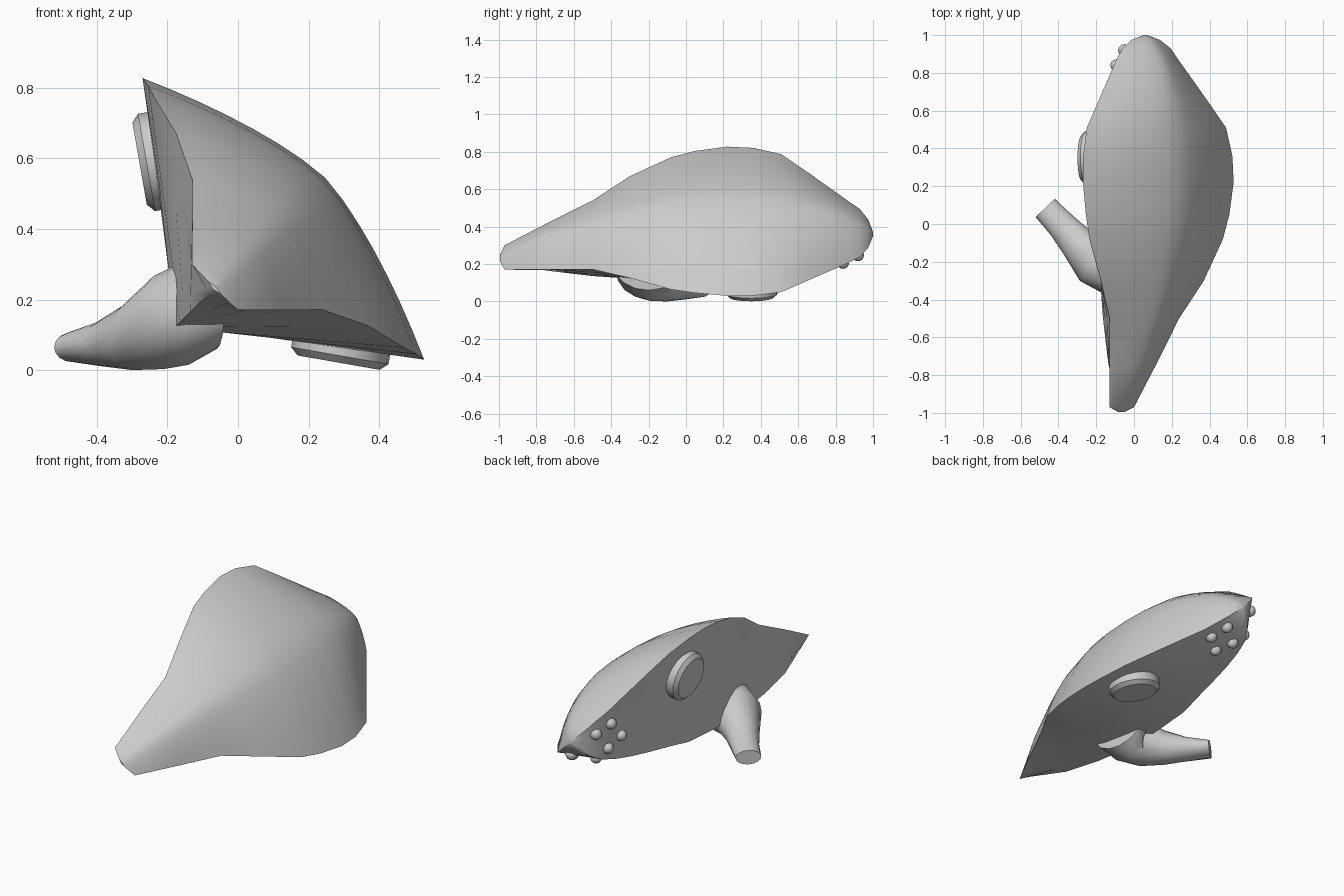
import bpy, bmesh, math
from mathutils import Vector

if "Cube" in bpy.data.objects:
    bpy.data.objects.remove(bpy.data.objects["Cube"])

R2 = math.sqrt(2)


def to_world(u, y, w):
    # body frame: u across, w outward from the keel; rolled 45 degrees about y
    return Vector(((u + w) / R2 - 0.15, y, (w - u) / R2 + 0.15))


def make(name, bm, angle=35):
    bmesh.ops.recalc_face_normals(bm, faces=bm.faces)
    me = bpy.data.meshes.new(name)
    bm.to_mesh(me)
    bm.free()
    ob = bpy.data.objects.new(name, me)
    bpy.context.collection.objects.link(ob)
    bpy.ops.object.select_all(action='DESELECT')
    ob.select_set(True)
    bpy.context.view_layer.objects.active = ob
    bpy.ops.object.shade_smooth_by_angle(angle=math.radians(angle))
    return ob


def loft(name, rings, angle=35):
    bm = bmesh.new()
    vr = [[bm.verts.new(p) for p in r] for r in rings]
    n = len(vr[0])
    for a, b in zip(vr, vr[1:]):
        for i in range(n):
            j = (i + 1) % n
            bm.faces.new((a[i], a[j], b[j], b[i]))
    bm.faces.new(vr[0])
    bm.faces.new(vr[-1])
    bmesh.ops.remove_doubles(bm, verts=bm.verts, dist=0.0005)
    return make(name, bm, angle)


# stations along the body: y, rim half width, rim height, crown height, keel height
STATIONS = [
    (-0.995, 0.025, 0.118, 0.122, 0.112),
    (-0.97, 0.092, 0.12, 0.15, 0.095),
    (-0.74, 0.176, 0.205, 0.29, 0.02),
    (-0.5, 0.26, 0.29, 0.405, -0.02),
    (-0.3, 0.385, 0.35, 0.48, -0.04),
    (-0.08, 0.50, 0.378, 0.535, -0.045),
    (0.05, 0.537, 0.389, 0.552, -0.04),
    (0.22, 0.564, 0.394, 0.56, -0.03),
    (0.36, 0.559, 0.39, 0.558, 0.0),
    (0.51, 0.521, 0.38, 0.545, 0.03),
    (0.65, 0.41, 0.355, 0.515, 0.06),
    (0.78, 0.305, 0.33, 0.47, 0.095),
    (0.87, 0.232, 0.312, 0.425, 0.13),
    (0.93, 0.18, 0.306, 0.385, 0.175),
    (0.975, 0.105, 0.30, 0.345, 0.23),
    (1.0, 0.015, 0.297, 0.30, 0.29)]


def under(y, u):
    # underside height at a point
    for a, b in zip(STATIONS, STATIONS[1:]):
        if a[0] <= y <= b[0]:
            t = (y - a[0]) / (b[0] - a[0])
            _, r, rim, _, keel = [p + (q - p) * t for p, q in zip(a, b)]
            return keel + (rim - keel) * min(1, abs(u) / r)


# body: domed leaf shape with a V-shaped underside
N = 14
rings = []
for y, r, rim, crown, keel in STATIONS:
    ring = []
    for i in range(N + 1):
        t = -1 + 2 * i / N
        ring.append(to_world(t * r, y, rim + (crown - rim) * (1 - abs(t) ** 1.5)))
    for t in (0.6, 0.2, 0, -0.2, -0.6):
        ring.append(to_world(t * r, y, keel + (rim - keel) * abs(t)))
    rings.append(ring)
loft("body", rings)

# stem: tapering bent tube with a flattened end
STEM = [
    ((-0.06, -0.20, 0.20), 0.19, 0.14),
    ((-0.14, -0.21, 0.165), 0.165, 0.15),
    ((-0.21, -0.19, 0.14), 0.135, 0.137),
    ((-0.30, -0.10, 0.095), 0.095, 0.095),
    ((-0.38, -0.01, 0.075), 0.078, 0.065),
    ((-0.47, 0.085, 0.065), 0.07, 0.042)]
rings = []
for k, (c, a, b) in enumerate(STEM):
    c = Vector(c)
    p = Vector(STEM[max(k - 1, 0)][0])
    q = Vector(STEM[min(k + 1, len(STEM) - 1)][0])
    d = (q - p).normalized()
    side = d.cross(Vector((0, 0, 1))).normalized()
    up = Vector((0, 0, 1))
    rings.append([c + side * a * math.cos(s) + up * b * math.sin(s)
                  for s in (2 * math.pi * i / 16 for i in range(16))])
loft("stem", rings, 50)

for sign, label in ((1, "right"), (-1, "left")):
    # round raised disc on each underside panel
    def panel(u, y):
        return to_world(sign * u, y, under(y, u))
    c = panel(0.37, 0.35)
    du = (panel(0.45, 0.35) - panel(0.28, 0.35)).normalized()
    n = du.cross(Vector((0, 1, 0))).normalized()
    if n.dot(to_world(0, 0.35, 0.3) - c) > 0:
        n = -n
    yv = n.cross(du)
    rings = [[c + n * h + (du * math.cos(s) + yv * math.sin(s)) * r
              for s in (2 * math.pi * i / 20 for i in range(20))]
             for r, h in ((0.14, -0.03), (0.14, 0.03), (0.118, 0.05))]
    loft("disc_" + label, rings)

    # four small studs near the rear tip
    bm = bmesh.new()
    for dy, dv in ((0.08, 0), (-0.08, 0), (0, 0.06), (0, -0.06)):
        res = bmesh.ops.create_uvsphere(bm, u_segments=12, v_segments=8, radius=0.032)
        bmesh.ops.translate(bm, verts=res["verts"], vec=panel(0.115 + dv, 0.84 + dy))
    make("studs_" + label, bm, 60)
